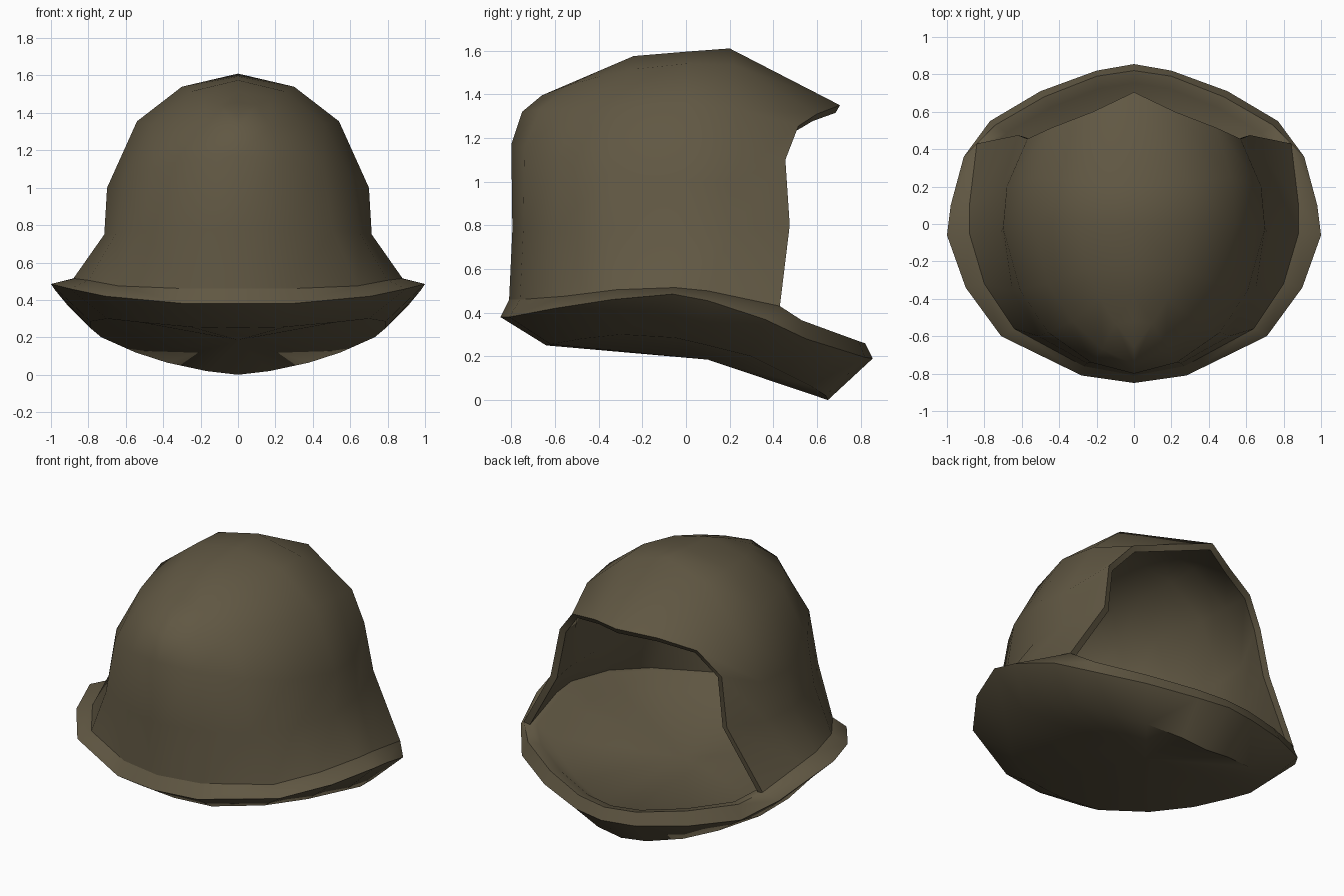
import bpy, bmesh, math

if "Cube" in bpy.data.objects:
    bpy.data.objects.remove(bpy.data.objects["Cube"])

olive = bpy.data.materials.new("dark_olive")
olive.diffuse_color = (0.118, 0.096, 0.056, 1)
olive.use_nodes = True
olive.node_tree.nodes["Principled BSDF"].inputs["Base Color"].default_value = olive.diffuse_color


def loft_half(name, rows, cap_start=None, cap_end=None, thickness=0):
    """Loft the +x half through rows of points, then mirror it."""
    bm = bmesh.new()
    v = [[bm.verts.new(p) for p in row] for row in rows]
    n = len(rows[0])
    for a, b in zip(v, v[1:]):
        for i in range(n - 1):
            bm.faces.new((a[i], a[i + 1], b[i + 1], b[i]))
    if cap_start:
        c = bm.verts.new(cap_start)
        for i in range(n - 1):
            bm.faces.new((c, v[0][i + 1], v[0][i]))
    if cap_end:
        c = bm.verts.new(cap_end)
        for i in range(n - 1):
            bm.faces.new((v[-1][i], v[-1][i + 1], c))
    bmesh.ops.remove_doubles(bm, verts=bm.verts, dist=0.001)
    if cap_start:
        bmesh.ops.recalc_face_normals(bm, faces=bm.faces)
    me = bpy.data.meshes.new(name)
    bm.to_mesh(me)
    bm.free()
    me.materials.append(olive)
    ob = bpy.data.objects.new(name, me)
    bpy.context.collection.objects.link(ob)
    ob.modifiers.new("mirror", 'MIRROR').use_clip = True
    if thickness:
        s = ob.modifiers.new("shell", 'SOLIDIFY')
        s.thickness = thickness
        s.offset = -1
    bpy.ops.object.select_all(action='DESELECT')
    ob.select_set(True)
    bpy.context.view_layer.objects.active = ob
    bpy.ops.object.convert(target='MESH')
    bpy.ops.object.shade_smooth_by_angle(angle=math.radians(55))
    return ob


def inset(ring, s, drop):
    return [(x * s, (y + 0.02) * s - 0.02, z - drop) for x, y, z in ring]


# Pan rings, each running from front centre round the side to back centre
lower = [(0, -.64, .25), (.25, -.62, .255), (.52, -.48, .28), (.7, -.3, .30),
         (.79, -.05, .285), (.79, .1, .25), (.73, .30, .2), (.55, .46, .12),
         (.38, .57, .065), (.17, .64, .02), (0, .65, 0)]
outer = [(0, -.85, .38), (.28, -.81, .38), (.71, -.60, .42), (.9, -.34, .46),
         (1, -.06, .485), (.98, .1, .455), (.91, .36, .37), (.77, .55, .28),
         (.5, .71, .23), (.2, .82, .195), (0, .855, .19)]
upper = [(0, -.81, .46), (.27, -.76, .46), (.64, -.56, .475), (.8, -.32, .505),
         (.88, -.05, .515), (.88, .1, .5), (.84, .43, .43), (.74, .53, .365),
         (.48, .68, .31), (.2, .79, .27), (0, .82, .26)]

# Tilted pan with a rounded rim and a shallow dished floor
loft_half("base_pan", [lower, outer, upper, inset(upper, .92, .015),
                       inset(upper, .8, .09)],
          cap_start=(0, .1, .185), cap_end=(0, .02, .27))

# Domed hood, open at the back under a pointed peak
hood = [
    upper[:7],
    [(0, -.795, .78), (.25, -.745, .78), (.51, -.6, .77), (.65, -.36, .76),
     (.715, -.05, .75), (.705, .2, .76), (.62, .475, .8)],
    [(0, -.8, 1.17), (.23, -.74, 1.15), (.46, -.58, 1.1), (.61, -.35, 1.05),
     (.70, -.02, 1.0), (.68, .2, 1.0), (.57, .455, 1.1)],
    [(0, -.75, 1.32), (.17, -.67, 1.33), (.33, -.52, 1.335), (.46, -.32, 1.34),
     (.54, 0, 1.355), (.52, .25, 1.33), (.44, .515, 1.255)],
    [(0, -.66, 1.395), (.1, -.53, 1.445), (.18, -.4, 1.48), (.25, -.24, 1.515),
     (.3, 0, 1.54), (.29, .22, 1.535), (.22, .60, 1.31)],
    [(0, -.66, 1.395), (0, -.52, 1.455), (0, -.38, 1.515), (0, -.24, 1.575),
     (0, 0, 1.595), (0, .2, 1.61), (0, .705, 1.35)],
]
loft_half("hood", hood, thickness=.04)
